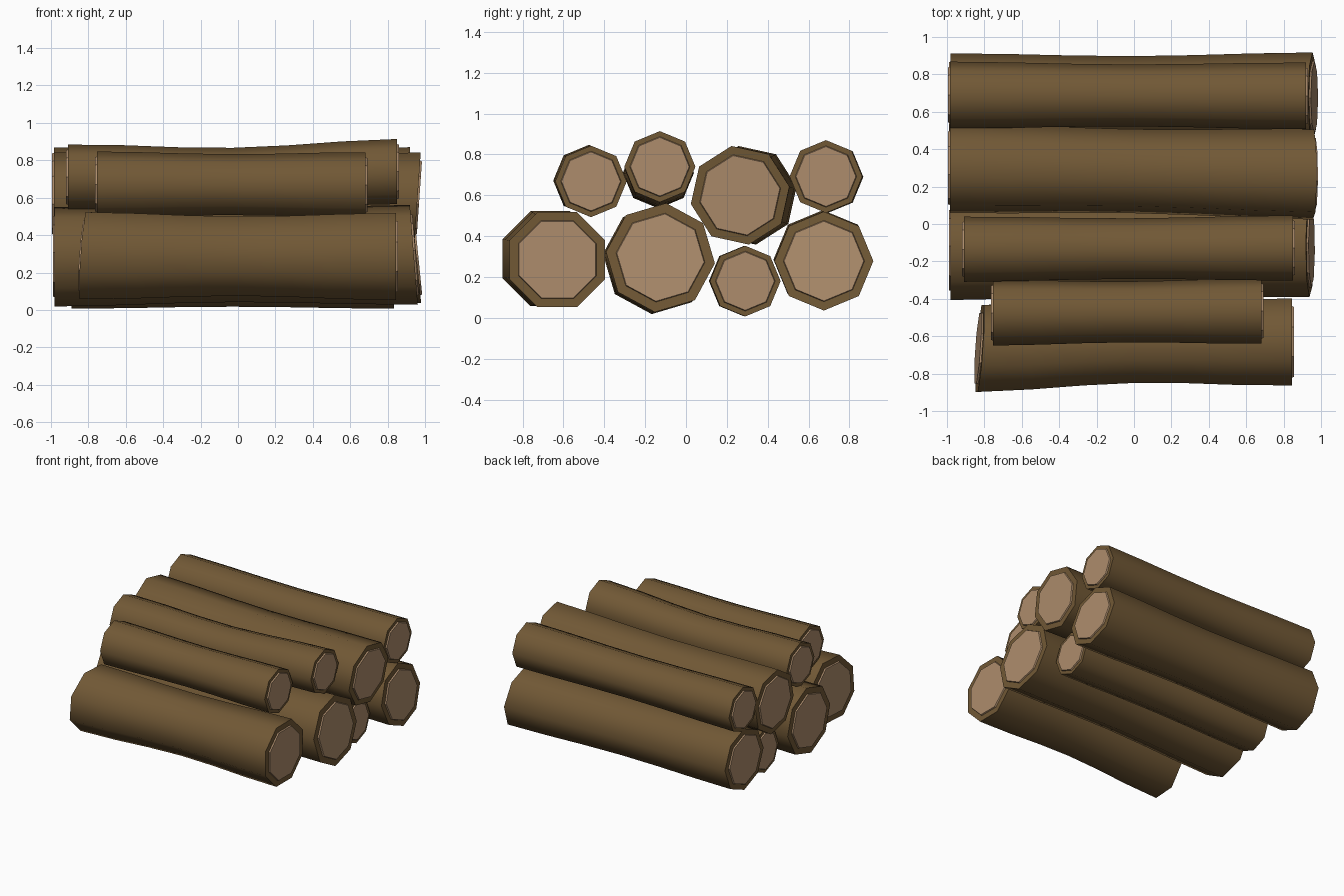
import bpy, bmesh, math

if "Cube" in bpy.data.objects:
    bpy.data.objects.remove(bpy.data.objects["Cube"])


def material(name, rgb):
    m = bpy.data.materials.new(name)
    m.diffuse_color = (*rgb, 1)
    m.use_nodes = True
    m.node_tree.nodes["Principled BSDF"].inputs["Base Color"].default_value = m.diffuse_color
    return m


bark = material("brown bark", (0.165, 0.098, 0.036))
wood = material("cut wood", (0.42, 0.265, 0.15))
SIDES = 8


def log(name, left, right, r, turn, waist=0.93, tilt_l=(0, 0), tilt_r=(0, 0), bend=(0, 0)):
    """left/right: end centres; tilt: end-face slope of x along y and z; bend: y,z shift at the middle."""
    bm = bmesh.new()

    def ring(c, rad, tilt, dx=0):
        out = []
        for i in range(SIDES):
            a = math.radians(turn) + 2 * math.pi * i / SIDES
            y, z = rad * math.cos(a), rad * math.sin(a)
            out.append(bm.verts.new((c[0] + dx + tilt[0] * y + tilt[1] * z, c[1] + y, c[2] + z)))
        return out

    def bridge(a, b, mat, smooth=False):
        for i in range(SIDES):
            j = (i + 1) % SIDES
            f = bm.faces.new((a[i], a[j], b[j], b[i]))
            f.material_index, f.smooth = mat, smooth

    # bark tube, gently waisted
    steps = 6
    tube = []
    for k in range(steps + 1):
        t = k / steps
        s = math.sin(math.pi * t) ** 2
        c = [left[i] + (right[i] - left[i]) * t for i in range(3)]
        c[1] += bend[0] * s
        c[2] += bend[1] * s
        tilt = tilt_l if k == 0 else tilt_r if k == steps else (0, 0)
        tube.append(ring(c, r * (1 + (waist - 1) * s), tilt))
    for a, b in zip(tube, tube[1:]):
        bridge(a, b, 0, True)
    # bark rim and slightly raised cut face at each end
    inner = 0.76 * r + 0.015
    for end, c, tilt, d in ((tube[0], left, tilt_l, -1), (tube[-1], right, tilt_r, 1)):
        rim = ring(c, inner, tilt)
        face = ring(c, inner - 0.004, tilt, d * 0.01)
        bridge(end, rim, 0)
        bridge(rim, face, 1)
        bm.faces.new(face).material_index = 1
    bmesh.ops.recalc_face_normals(bm, faces=bm.faces)
    for e in bm.edges:
        e.smooth = all(f.smooth for f in e.link_faces)
    me = bpy.data.meshes.new(name)
    bm.to_mesh(me)
    bm.free()
    me.materials.append(bark)
    me.materials.append(wood)
    bpy.context.collection.objects.link(bpy.data.objects.new(name, me))


# bottom layer, front to back
log("bottom_log_front", (-0.825, -0.665, 0.29), (0.845, -0.63, 0.285), 0.252, 22.5, 0.91,
    tilt_l=(0.07, 0.07), bend=(0.01, 0))
log("bottom_log_middle", (-0.98, -0.14, 0.285), (0.94, -0.125, 0.295), 0.268, -6, 0.93,
    tilt_r=(0, -0.08))
log("bottom_log_small", (-0.89, 0.285, 0.18), (0.835, 0.29, 0.18), 0.173, 0, 0.94)
log("bottom_log_back", (-0.98, 0.67, 0.285), (0.955, 0.675, 0.278), 0.242, 0, 0.93,
    tilt_r=(0, -0.10))
# top layer, front to back
log("top_log_front", (-0.755, -0.475, 0.672), (0.682, -0.465, 0.668), 0.175, 0, 0.93)
log("top_log_middle", (-0.91, -0.135, 0.71), (0.85, -0.128, 0.74), 0.174, 0, 0.93,
    bend=(0, -0.02))
log("top_log_large", (-0.985, 0.3, 0.6), (0.96, 0.265, 0.6), 0.245, 10, 0.93,
    tilt_r=(0, 0.07))
log("top_log_back", (-0.985, 0.69, 0.69), (0.92, 0.685, 0.692), 0.178, 0, 0.93)
